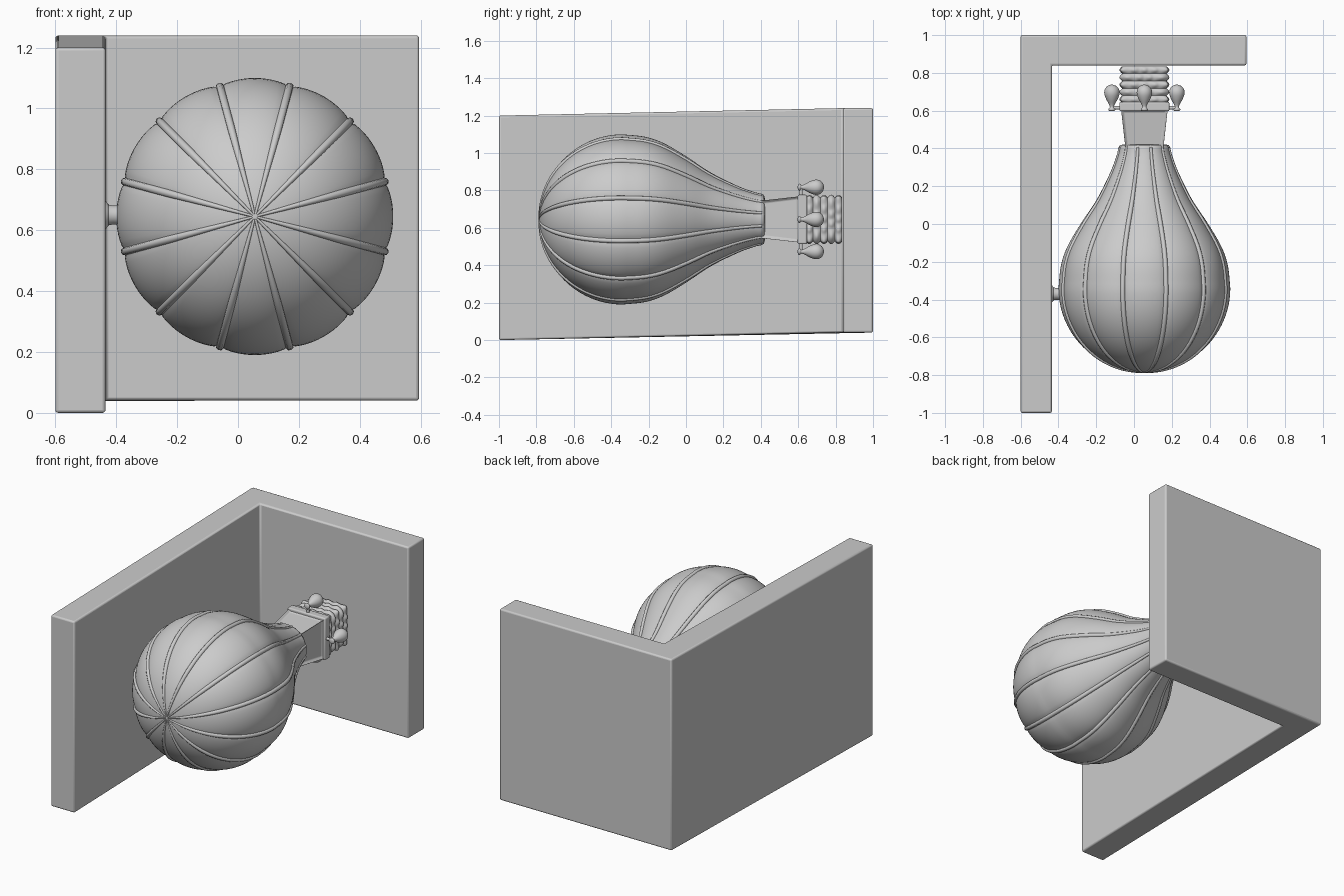
import bpy, bmesh, math
from mathutils import Vector, Matrix

if "Cube" in bpy.data.objects:
    bpy.data.objects.remove(bpy.data.objects["Cube"])

CX, CZ = 0.055, 0.645          # balloon axis runs along y


def finish(name, bm, bevel=0.0, smooth=35):
    bmesh.ops.recalc_face_normals(bm, faces=bm.faces)
    me = bpy.data.meshes.new(name)
    bm.to_mesh(me)
    bm.free()
    ob = bpy.data.objects.new(name, me)
    bpy.context.collection.objects.link(ob)
    if bevel:
        m = ob.modifiers.new("bevel", 'BEVEL')
        m.width, m.segments = bevel, 3
    bpy.ops.object.select_all(action='DESELECT')
    ob.select_set(True)
    bpy.context.view_layer.objects.active = ob
    bpy.ops.object.shade_smooth_by_angle(angle=math.radians(smooth))
    return ob


def skin(name, rings, smooth=35, bevel=0.0):
    """Join closed loops of points into a capped surface."""
    bm = bmesh.new()
    loops = [[bm.verts.new(p) for p in ring] for ring in rings]
    n = len(loops[0])
    for a, b in zip(loops, loops[1:]):
        for i in range(n):
            j = (i + 1) % n
            bm.faces.new((a[i], a[j], b[j], b[i]))
    bm.faces.new(loops[0])
    bm.faces.new(loops[-1])
    return finish(name, bm, bevel, smooth)


def lathe(name, profile, x, z, seg=24, shape=lambda a: 1.0):
    """Turn (y, radius) pairs around an axis parallel to y."""
    rings = []
    for y, r in profile:
        ring = []
        for i in range(seg):
            a = 2 * math.pi * i / seg
            ring.append((x + r * shape(a) * math.cos(a), y, z + r * shape(a) * math.sin(a)))
        rings.append(ring)
    return skin(name, rings, 50)


def smooth_path(pts, steps=5):
    """Catmull-Rom through the given points."""
    v = [Vector(p) for p in pts]
    v = [2 * v[0] - v[1]] + v + [2 * v[-1] - v[-2]]
    out = []
    for a, b, c, d in zip(v, v[1:], v[2:], v[3:]):
        for k in range(steps):
            t = k / steps
            out.append(0.5 * (2 * b + (c - a) * t + (2 * a - 5 * b + 4 * c - d) * t * t
                              + (3 * b - a - 3 * c + d) * t ** 3))
    return out + [v[-2]]


# L-shaped walls: left wall rises slightly toward the back wall
bm = bmesh.new()
plan = [(-0.6, -1), (-0.435, -1), (-0.435, 0.84), (0.595, 0.84), (0.595, 1), (-0.6, 1)]
low, high = [], []
for x, y in plan:
    lift = 0.04 * min(1, (y + 1) / 1.84)
    low.append(bm.verts.new((x, y, lift)))
    high.append(bm.verts.new((x, y, lift + 1.2)))
bm.faces.new(low)
bm.faces.new(high)
for i in range(6):
    j = (i + 1) % 6
    bm.faces.new((low[i], low[j], high[j], high[i]))
finish("corner_walls", bm, 0.01)

# Balloon envelope: round front, tapering to the neck
front = [(-0.34 - 0.445 * math.cos(t), 0.455 * math.sin(t))
         for t in [0.02 + (math.pi / 2 - 0.02) * k / 24 for k in range(24)]]
back = smooth_path([(-0.34, 0.455), (-0.22, 0.442), (-0.12, 0.408), (0, 0.338), (0.13, 0.252),
                    (0.27, 0.182), (0.36, 0.148), (0.405, 0.137)])
profile = front + [tuple(p) for p in back]


def gore(a):
    # twelve bulging panels, valleys at 15 + 30k degrees
    return 0.965 + 0.035 * math.sqrt(abs(math.cos(6 * a)))


lathe("balloon_envelope", profile + [(0.417, 0.13), (0.422, 0.11)], CX, CZ, 144, gore)

# Twelve raised seams in the valleys
cu = bpy.data.curves.new("balloon_seams", 'CURVE')
cu.dimensions = '3D'
cu.bevel_depth = 0.013
cu.bevel_resolution = 2
cu.use_fill_caps = True
for k in range(12):
    a = math.radians(15 + 30 * k)
    sp = cu.splines.new('POLY')
    sp.points.add(len(profile) - 1)
    for pt, (y, r) in zip(sp.points, profile):
        pt.co = (CX + r * 0.972 * math.cos(a), y, CZ + r * 0.972 * math.sin(a), 1)
        pt.radius = 0.3 + 0.7 * min(1, r / 0.3)
    sp.use_smooth = True
bpy.context.collection.objects.link(bpy.data.objects.new("balloon_seams", cu))


def square(y, h):
    return [(CX + sx * h, y, CZ + sz * h) for sx, sz in ((-1, -1), (1, -1), (1, 1), (-1, 1))]


# Flared square skirt with recessed panels
bm = bmesh.new()
a = [bm.verts.new(p) for p in square(0.40, 0.102)]
b = [bm.verts.new(p) for p in square(0.605, 0.125)]
sides = [bm.faces.new((a[i], a[(i + 1) % 4], b[(i + 1) % 4], b[i])) for i in range(4)]
bm.faces.new(a)
bm.faces.new(b)
bmesh.ops.recalc_face_normals(bm, faces=bm.faces)
bmesh.ops.inset_individual(bm, faces=sides, thickness=0.022, depth=-0.014)
finish("skirt_frame", bm, 0.004)

# Basket rim
skin("basket_rim", [square(0.597, 0.132), square(0.647, 0.132)], bevel=0.008)

# Woven basket: rounded square with bulging rows and alternating lumps
ROWS, SUB, PER = 5, 8, 128
rings = []
for v in range(ROWS * SUB + 1):
    row = min(v // SUB, ROWS - 1)
    bulge = abs(math.sin(math.pi * v / SUB))
    ring = []
    for u in range(PER):
        t = 2 * math.pi * u / PER
        c, s = math.cos(t), math.sin(t)
        r = 1 / (abs(c) ** 10 + abs(s) ** 10) ** 0.1
        h = 0.117 + bulge * (0.011 + 0.004 * math.cos(16 * t + math.pi * row))
        ring.append((CX + h * r * c, 0.64 + 0.195 * v / (ROWS * SUB), CZ + h * r * s))
    rings.append(ring)
skin("woven_basket", rings, 60)

# Four sandbags, each tied to the middle of a rim side
bag = [(0.597, 0.006), (0.6, 0.015), (0.607, 0.019), (0.618, 0.011), (0.635, 0.016), (0.66, 0.03),
       (0.688, 0.04), (0.712, 0.038), (0.73, 0.024), (0.738, 0.004)]
bag = [(p[0], max(p[1], 0.002)) for p in smooth_path(bag, 3)]
for name, dx, dz in (("left", -1, 0), ("right", 1, 0), ("upper", 0, 1), ("lower", 0, -1)):
    lathe("sandbag_" + name, bag, CX + 0.172 * dx, CZ + 0.172 * dz)
    bm = bmesh.new()
    d = Vector((dx, 0, dz))
    m = Matrix.Translation(Vector((CX, 0.615, CZ)) + d * 0.148) @ d.to_track_quat('Z', 'Y').to_matrix().to_4x4()
    bmesh.ops.create_cone(bm, cap_ends=True, segments=12, radius1=0.009, radius2=0.009, depth=0.05, matrix=m)
    finish("sandbag_tie_" + name, bm)

# Flared peg holding the balloon to the left wall
rings = []
for x, r in ((-0.445, 0.05), (-0.433, 0.044), (-0.425, 0.034), (-0.41, 0.031), (-0.37, 0.033)):
    rings.append([(x, -0.37 + r * math.cos(2 * math.pi * i / 24),
                   0.65 + r * math.sin(2 * math.pi * i / 24)) for i in range(24)])
skin("wall_peg", rings)
